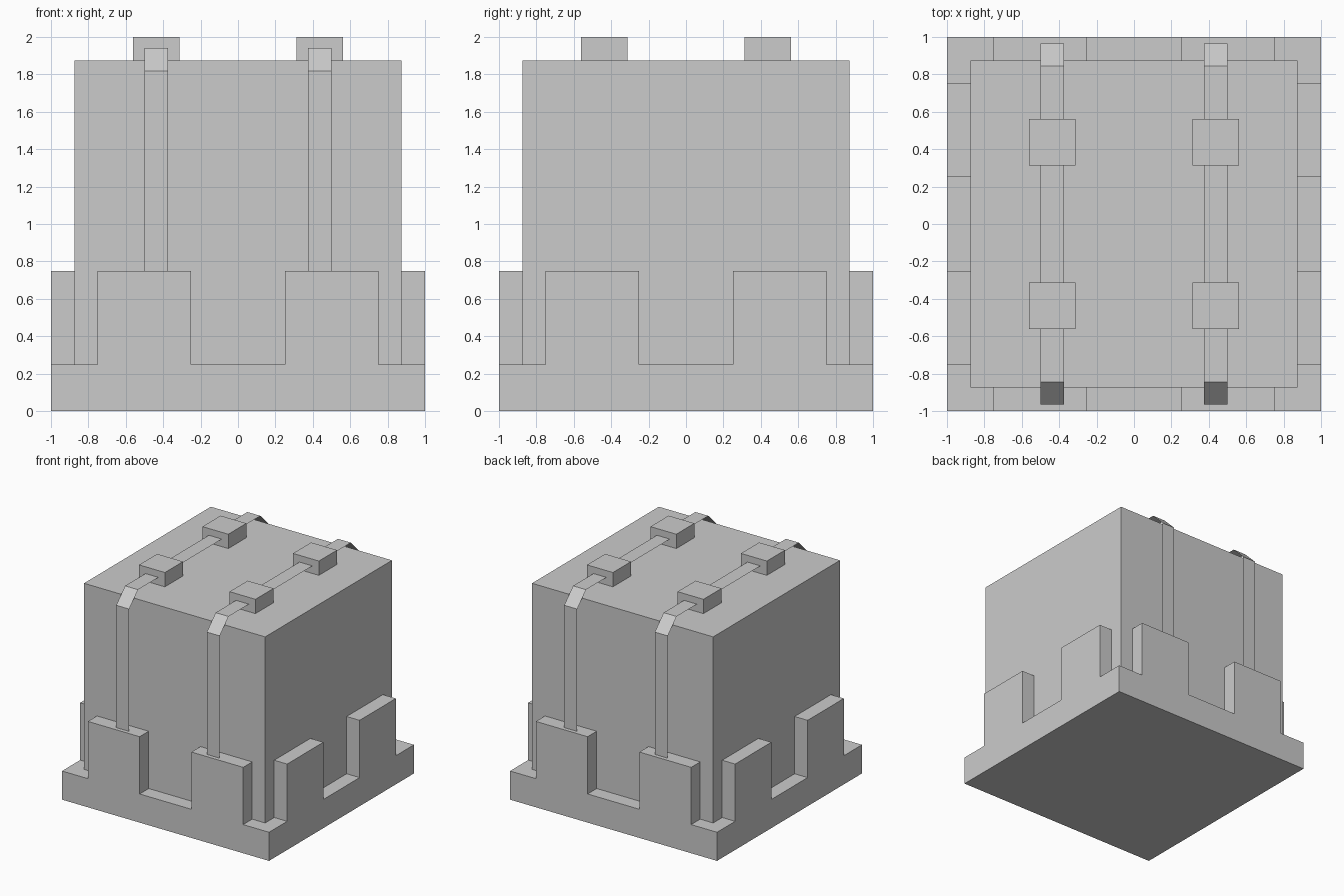
import bpy, bmesh
from mathutils import Vector

if "Cube" in bpy.data.objects:
    bpy.data.objects.remove(bpy.data.objects["Cube"])

grey = bpy.data.materials.new("light_grey")
grey.diffuse_color = (0.6, 0.6, 0.6, 1)
grey.use_nodes = True
grey.node_tree.nodes["Principled BSDF"].inputs["Base Color"].default_value = grey.diffuse_color


def finish(bm, name):
    mesh = bpy.data.meshes.new(name)
    bm.to_mesh(mesh)
    bm.free()
    mesh.materials.append(grey)
    obj = bpy.data.objects.new(name, mesh)
    bpy.context.collection.objects.link(obj)
    return obj


def box_mesh(lo, hi):
    bm = bmesh.new()
    bmesh.ops.create_cube(bm, size=1)
    lo, hi = Vector(lo), Vector(hi)
    for v in bm.verts:
        v.co = (lo + hi) / 2 + v.co * (hi - lo)
    return bm


# Base plate with two upright tabs raised out of each side
bm = box_mesh((-1, -1, 0), (1, 1, 0.25))
for axis in (Vector((1, 0, 0)), Vector((0, 1, 0))):
    for d in (-0.875, -0.75, -0.25, 0.25, 0.75, 0.875):
        bmesh.ops.bisect_plane(bm, geom=bm.verts[:] + bm.edges[:] + bm.faces[:],
                               plane_co=axis * d, plane_no=axis)


def is_tab(face):
    c = face.calc_center_median()
    near, far = sorted((abs(c.x), abs(c.y)))
    return c.z > 0.24 and far > 0.88 and 0.25 < near < 0.75


tabs = [f for f in bm.faces if is_tab(f)]
for f in bmesh.ops.extrude_discrete_faces(bm, faces=tabs)["faces"]:
    bmesh.ops.translate(bm, verts=f.verts[:], vec=(0, 0, 0.5))
bmesh.ops.dissolve_limit(bm, angle_limit=0.01, verts=bm.verts[:], edges=bm.edges[:])
bmesh.ops.recalc_face_normals(bm, faces=bm.faces[:])
finish(bm, "tabbed_base")

# Main block
finish(box_mesh((-0.875, -0.875, 0.25), (0.875, 0.875, 1.875)), "main_block")

# Thin straps folded over the block, and the square clamps holding them
half = [(-0.966, 0.74), (-0.966, 1.818), (-0.844, 1.941)]
path = half + [(-y, z) for y, z in reversed(half)]
for side, x in (("left", -0.4375), ("right", 0.4375)):
    bm = bmesh.new()
    rows = [[bm.verts.new((x + dx, y, z)) for dx in (-0.0625, 0.0625)] for y, z in path]
    for a, b in zip(rows, rows[1:]):
        bm.faces.new((a[0], a[1], b[1], b[0]))
    finish(bm, side + "_strap")
    for end, y in (("front", -0.4375), ("back", 0.4375)):
        finish(box_mesh((x - 0.125, y - 0.125, 1.875), (x + 0.125, y + 0.125, 2)),
               f"{side}_{end}_clamp")
